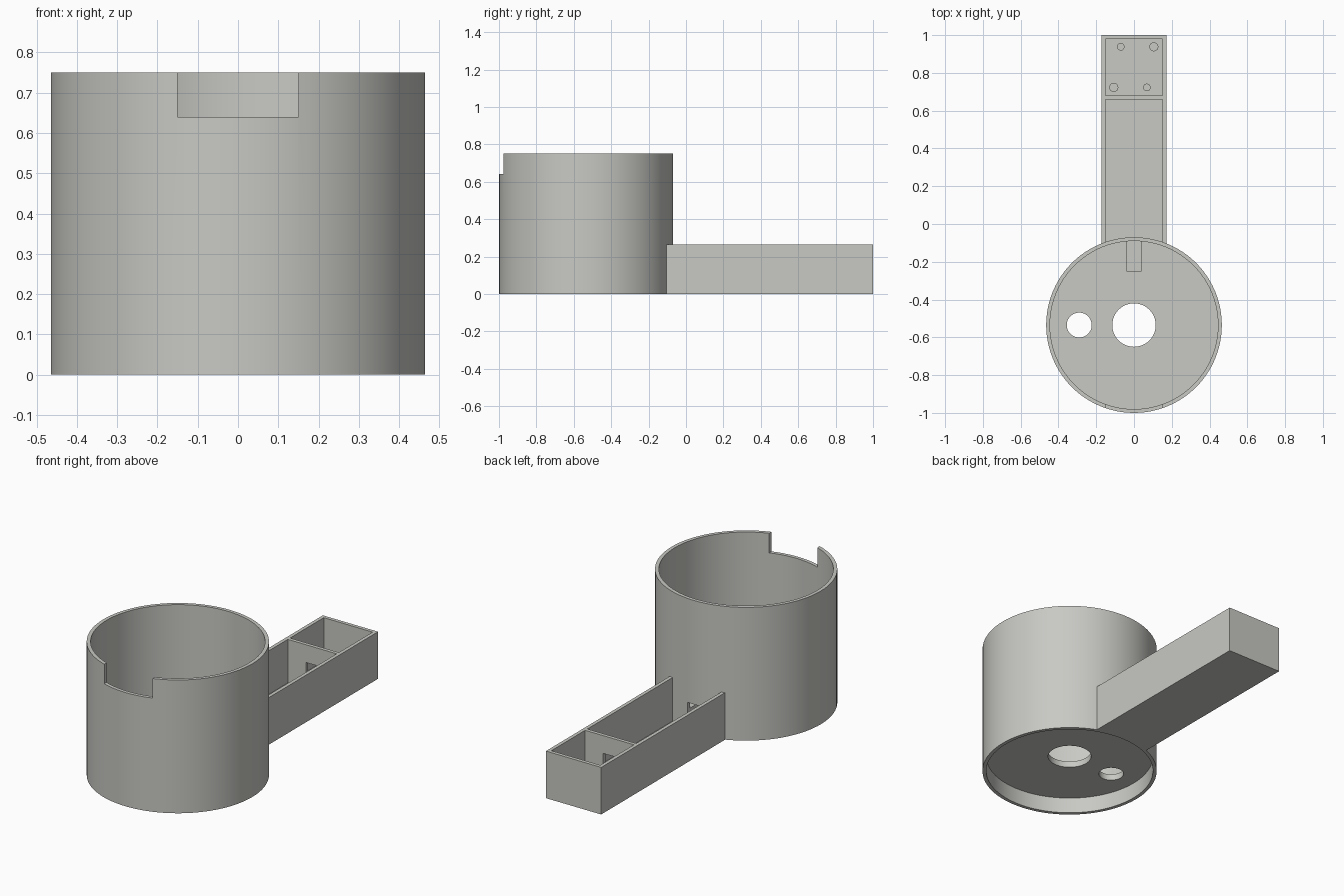
import bpy, bmesh, math

if "Cube" in bpy.data.objects:
    bpy.data.objects.remove(bpy.data.objects["Cube"])

CUP_Y, R_OUT, R_IN = -0.535, 0.465, 0.445

grey = bpy.data.materials.new("warm_grey")
grey.diffuse_color = (0.58, 0.58, 0.55, 1)
grey.use_nodes = True
grey.node_tree.nodes["Principled BSDF"].inputs["Base Color"].default_value = grey.diffuse_color


def finish(bm, name):
    bmesh.ops.recalc_face_normals(bm, faces=bm.faces)
    mesh = bpy.data.meshes.new(name)
    bm.to_mesh(mesh)
    bm.free()
    mesh.materials.append(grey)
    obj = bpy.data.objects.new(name, mesh)
    bpy.context.collection.objects.link(obj)
    return obj


def box(name, x, y, z):
    bm = bmesh.new()
    bmesh.ops.create_cube(bm, size=1)
    for v in bm.verts:
        v.co = [lo + (c + 0.5) * (hi - lo) for c, (lo, hi) in zip(v.co, (x, y, z))]
    return finish(bm, name)


def cylinder(name, x, y, r, z0, z1, sides=48):
    bm = bmesh.new()
    bmesh.ops.create_cone(bm, cap_ends=True, segments=sides, radius1=r, radius2=r, depth=z1 - z0)
    bmesh.ops.translate(bm, verts=bm.verts, vec=(x, y, (z0 + z1) / 2))
    return finish(bm, name)


def cut(target, cutter):
    mod = target.modifiers.new("cut", "BOOLEAN")
    mod.operation, mod.solver, mod.object = "DIFFERENCE", "EXACT", cutter
    bpy.context.view_layer.objects.active = target
    bpy.ops.object.modifier_apply(modifier=mod.name)
    bpy.data.objects.remove(cutter, do_unlink=True)


def smooth(obj):
    bpy.ops.object.select_all(action="DESELECT")
    obj.select_set(True)
    bpy.context.view_layer.objects.active = obj
    bpy.ops.object.shade_smooth_by_angle(angle=math.radians(30))


def wire_slot():
    return box("slot_cutter", (-0.04, 0.04), (-0.25, 0.72), (0.09, 0.165))


# Cup: thin wall, raised floor with a recess beneath it
cup = cylinder("cup", 0, CUP_Y, R_OUT, 0, 0.75, 96)
cut(cup, cylinder("inside_cutter", 0, CUP_Y, R_IN, 0.125, 0.9, 96))
cut(cup, cylinder("recess_cutter", 0, CUP_Y, R_IN, -0.1, 0.09, 96))

# Floor holes, front rim notch and wire slot
cut(cup, cylinder("centre_hole_cutter", 0, CUP_Y, 0.115, 0, 0.3))
cut(cup, cylinder("side_hole_cutter", -0.29, CUP_Y, 0.066, 0, 0.3))
cut(cup, box("notch_cutter", (-0.15, 0.15), (-1.2, -0.8), (0.64, 0.9)))
cut(cup, wire_slot())
smooth(cup)

# Arm: open tray with two bays and a divider, fitted against the cup wall
arm = box("arm", (-0.172, 0.172), (-0.3, 1.0), (0, 0.265))
cut(arm, cylinder("cup_fit_cutter", 0, CUP_Y, 0.457, -0.2, 0.5, 96))
cut(arm, box("long_bay_cutter", (-0.152, 0.152), (-0.4, 0.66), (0.02, 0.4)))
cut(arm, box("end_bay_cutter", (-0.152, 0.152), (0.68, 0.98), (0.02, 0.4)))
cut(arm, wire_slot())

# Mounting pegs on the floor of the end bay
for x, y, r in ((-0.07, 0.938, 0.02), (0.105, 0.938, 0.024),
                (-0.107, 0.723, 0.024), (0.068, 0.723, 0.02)):
    smooth(cylinder("mounting_peg", x, y, r, 0.015, 0.05, 24))
